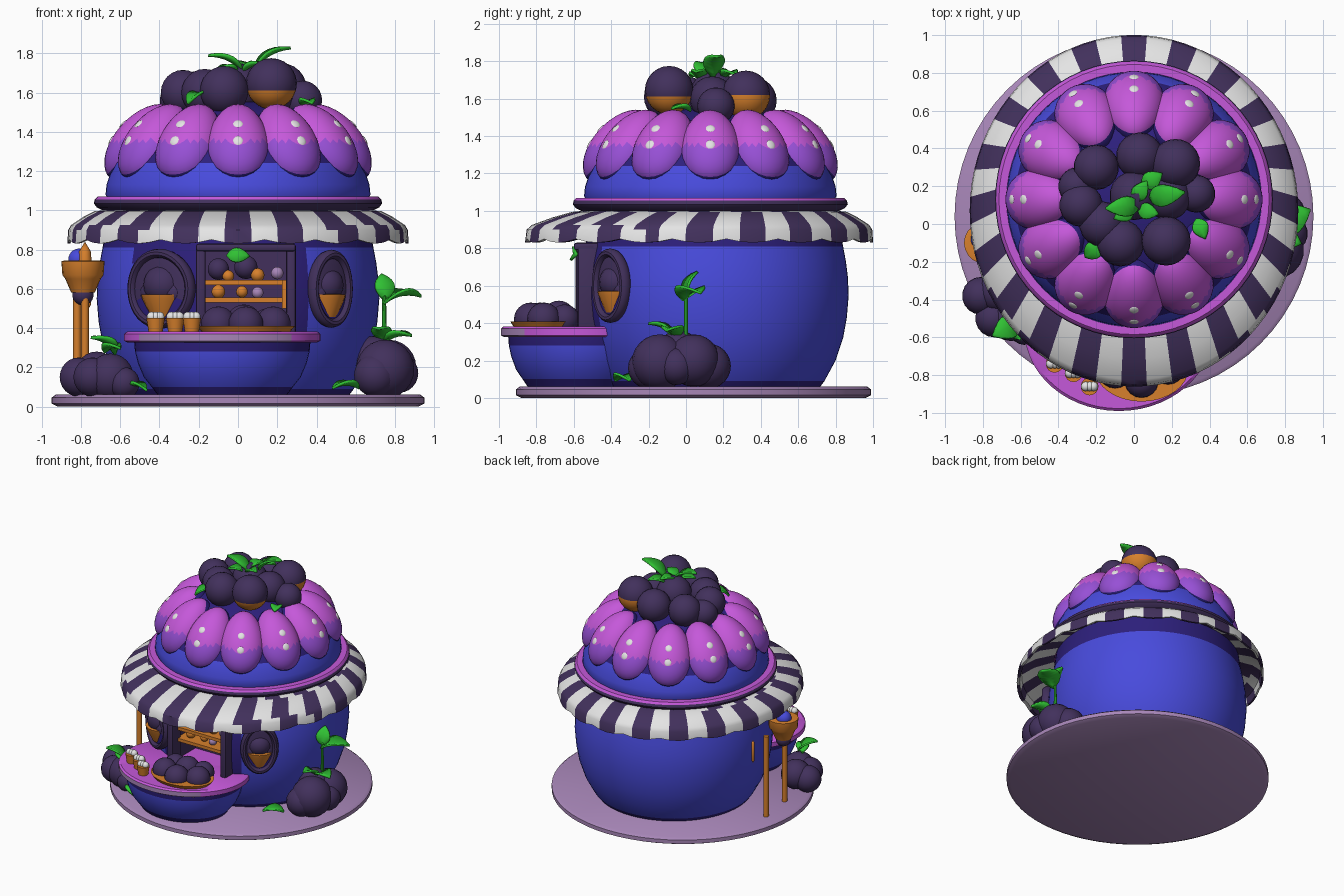
import bpy, bmesh, math
from mathutils import Vector, Matrix

if "Cube" in bpy.data.objects:
    bpy.data.objects.remove(bpy.data.objects["Cube"])

COL = dict(blue=(.065, .07, .72), plum=(.054, .03, .107), indigo=(.026, .014, .2),
           magenta=(.56, .098, .70), purple=(.31, .08, .67), white=(.78, .78, .78),
           orange=(.68, .216, .025), green=(.03, .54, .034), mauve=(.39, .24, .48))
NAMES = list(COL)
MATS = {}
for k, c in COL.items():
    MATS[k] = bpy.data.materials.new(k)
    MATS[k].diffuse_color = (*c, 1)
YC = .13  # centre line of the round house


def finish(name, bm, rule):
    """Turn a bmesh into an object; rule is a colour name or a function of the face centre."""
    bmesh.ops.recalc_face_normals(bm, faces=bm.faces)
    me = bpy.data.meshes.new(name)
    for k in NAMES:
        me.materials.append(MATS[k])
    for f in bm.faces:
        k = rule if isinstance(rule, str) else rule(f.calc_center_median())
        f.material_index = NAMES.index(k)
    bm.to_mesh(me)
    bm.free()
    ob = bpy.data.objects.new(name, me)
    bpy.context.collection.objects.link(ob)
    return ob


def lathe(name, prof, rule, n=48, c=(0, 0), s=(1, 1), shape=None):
    """Spin a (radius, height) profile; shape may move each point."""
    bm = bmesh.new()
    rings = []
    for r, z in prof:
        ring = []
        for i in range(n):
            a = 2 * math.pi * i / n
            p = Vector((c[0] + r * s[0] * math.cos(a), c[1] + r * s[1] * math.sin(a), z))
            ring.append(bm.verts.new(shape(p, r, a) if shape else p))
        rings.append(ring)
    for A, B in zip(rings, rings[1:]):
        for i in range(n):
            j = (i + 1) % n
            bm.faces.new((A[i], A[j], B[j], B[i]))
    bmesh.ops.remove_doubles(bm, verts=bm.verts, dist=1e-5)
    return finish(name, bm, rule)


def balls(name, items, rule, seg=18):
    bm = bmesh.new()
    for x, y, z, r in items:
        bmesh.ops.create_uvsphere(bm, u_segments=seg, v_segments=12, radius=r,
                                  matrix=Matrix.Translation((x, y, z)))
    return finish(name, bm, rule)


def box(name, lo, hi, rule, bevel=.0):
    bm = bmesh.new()
    lo, hi = Vector(lo), Vector(hi)
    bmesh.ops.create_cube(bm, size=1, matrix=Matrix.Translation((lo + hi) / 2) @ Matrix.Diagonal((*(hi - lo), 1)))
    if bevel:
        bmesh.ops.bevel(bm, geom=bm.edges[:], offset=bevel, segments=2, affect='EDGES', profile=.5)
    return finish(name, bm, rule)


def leaf(base, d, length, width, up=(0, 0, 1)):
    """Pointed, folded and drooping leaf."""
    bm = bmesh.new()
    d = Vector(d).normalized()
    side = d.cross(Vector(up)).normalized()
    up = side.cross(d)
    rows = []
    for i in range(8):
        t = i / 7
        w = width * (math.sin(math.pi * t ** .9) ** .8 if 0 < i < 7 else .03)
        m = Vector(base) + d * length * t + up * (.5 * length * t * (.8 - t))
        rows.append([bm.verts.new(m + side * w * q + up * abs(q) * w * .35) for q in (-1, 0, 1)])
    for A, B in zip(rows, rows[1:]):
        for i in (0, 1):
            bm.faces.new((A[i], A[i + 1], B[i + 1], B[i]))
    ob = finish("leaf", bm, "green")
    ob.modifiers.new("thick", 'SOLIDIFY').thickness = .014


# ground disc
lathe("base_disc", [(0, 0), (.92, 0), (.95, .015), (.95, .045), (.93, .06), (0, .06)], "mauve", 64, (0, .04))


# round body with a serving recess cut in the front
def body_rule(p):
    if p.z > .81 or p.z < .085:
        return "indigo"
    if p.y < -.3 and -.62 < p.x < .36 and p.z > .72:
        return "indigo"
    return "indigo" if p.y < -.45 and -.28 < p.x < .36 else "blue"


body = lathe("body", [(0, .05), (.56, .05), (.59, .09), (.65, .2), (.69, .32), (.71, .43), (.72, .55), (.715, .65),
                      (.705, .73), (.69, .81), (.68, .86), (.66, 1.0), (0, 1.0)], body_rule, 72, (0, .15))
cutter = box("recess_cutter", (-.18, -.9, .37), (.26, -.28, .8), "plum")
cut = body.modifiers.new("recess", 'BOOLEAN')
cut.operation, cut.object, cut.solver = 'DIFFERENCE', cutter, 'EXACT'
bpy.context.view_layer.objects.active = body
bpy.ops.object.modifier_apply(modifier="recess")
bpy.data.objects.remove(cutter)

# serving window frame, shelves and goods
for nm, lo, hi in (("left", (-.215, -.59, .36), (-.165, -.48, .83)), ("right", (.245, -.58, .36), (.295, -.46, .83)),
                   ("top", (-.215, -.6, .79), (.295, -.48, .83))):
    box("window_frame_" + nm, lo, hi, "plum", .014)
for z in (.53, .62):
    box("shelf", (-.18, -.52, z), (.25, -.32, z + .025), "orange")
box("shelf_post", (.225, -.53, .5), (.25, -.5, .645), "orange")
balls("shelf_goods", [(-.1, -.45, .585, .035), (.1, -.45, .67, .035), (.02, -.45, .585, .03), (-.05, -.45, .665, .03)], "orange")
balls("shelf_cream", [(.2, -.47, .68, .032), (.1, -.46, .58, .03)], "mauve")
balls("shelf_berries", [(-.1, -.42, .7, .055), (.04, -.42, .71, .06)], "plum")
leaf((-.06, -.59, .77), (1, -.1, 0), .12, .035, (0, -1, .2))


# oval side windows, each with a berry cake
def oval_window(x, y, z, w, h, r):
    out = Vector((x, y - .15, 0)).normalized()
    t = Vector((-out.y, out.x, 0))
    M = Matrix((t, (0, 0, 1), out)).transposed()
    o = Vector((x, y, z))
    bm = bmesh.new()
    N, K = 36, 10
    vs = [[bm.verts.new(o + M @ Vector(((w + .024 * math.cos(b)) * math.cos(a), (h + .024 * math.cos(b)) * math.sin(a),
           .035 * math.sin(b) - .28 * (w * math.cos(a)) ** 2 * 2.2)))
           for b in (2 * math.pi * k / K for k in range(K))] for a in (2 * math.pi * i / N for i in range(N))]
    for i in range(N):
        for k in range(K):
            bm.faces.new((vs[i][k], vs[(i + 1) % N][k], vs[(i + 1) % N][(k + 1) % K], vs[i][(k + 1) % K]))
    finish("oval_frame", bm, "plum")
    bm = bmesh.new()
    bmesh.ops.create_uvsphere(bm, u_segments=32, v_segments=12, radius=1)
    for v in bm.verts:
        v.co = o + M @ Vector((v.co.x * w, v.co.y * h, v.co.z * .012 + .004 - .6 * (v.co.x * w) ** 2))
    finish("oval_pane", bm, lambda p: "plum" if p.z > z - .05 else "indigo")
    b = o - out * .04
    balls("window_berry", [(b.x, b.y, z + .02, r)] + [(b.x + t.x * q, b.y + t.y * q, z - .02, r * .65) for q in (-r * .6, r * .6)], "plum")
    lathe("window_cup", [(0, z - h * .82), (r * .6, z - h * .82), (r * 1.05, z - .05), (r * 1.1, z - .03), (0, z - .02)], "orange", 20, (b.x, b.y))


oval_window(-.4, -.46, .6, .175, .18, .105)
oval_window(.475, -.405, .6, .115, .175, .09)


# striped awning, longer at the front
def awning_shape(p, r, a):
    t = max(0, (r - .72) / .15)
    if p.z < .87:
        p.z -= .02 * abs(math.cos(10 * (a - math.pi / 2)))
    p.y = YC + r * math.sin(a) * (1 + .07 * t) - .06 * t
    return p


lathe("awning", [(.68, 1.0), (.73, .995), (.79, .965), (.85, .925), (.865, .9), (.87, .85), (.855, .85), (.845, .89), (.78, .93), (.66, .96)],
      lambda p: "plum" if math.cos(20 * (math.atan2(p.y - YC + .04, p.x) - math.pi / 2)) > 0 else "white", 80, (0, YC), shape=awning_shape)

# roof rim and dome
lathe("roof_rim", [(.66, .98), (.69, 1.0), (.72, 1.015), (.735, 1.035), (.73, 1.055), (.715, 1.07), (.65, 1.07)],
      lambda p: "magenta" if p.z > 1.055 else "plum", 64, (0, YC))
lathe("dome", [(.66, 1.05), (.675, 1.08), (.67, 1.13), (.65, 1.19), (.63, 1.24), (.58, 1.32), (.5, 1.4), (.36, 1.49), (.2, 1.54), (0, 1.56)],
      lambda p: "blue" if p.z < 1.22 else "indigo", 64, (0, YC))

# twelve glazed petals with two spots each
for k in range(12):
    a = math.pi / 6 * k
    rad = Vector((math.cos(a), math.sin(a), 0))
    t = Vector((-rad.y, rad.x, 0))
    d = (rad * .67 - Vector((0, 0, .74))).normalized()
    n = t.cross(d)
    if n.z < 0:
        n = -n
    R = Matrix((t, d, n)).transposed()
    o = Vector((0, YC, 1.34)) + rad * .49
    bm = bmesh.new()
    bmesh.ops.create_uvsphere(bm, u_segments=28, v_segments=18, radius=1)
    for v in bm.verts:
        taper = 1 + .14 * v.co.y
        v.co = o + R @ Vector((v.co.x * .16 * taper, v.co.y * .24, v.co.z * .14))

    def petal_rule(p):
        q = R.inverted() @ (p - o)
        if q.z < .022:
            return "indigo"
        return "purple" if q.y > .10 - 2.5 * q.x ** 2 else "magenta"
    finish("petal", bm, petal_rule)
    for u in (-.01, .095):
        bm = bmesh.new()
        bmesh.ops.create_uvsphere(bm, u_segments=14, v_segments=6, radius=1)
        for v in bm.verts:
            y = u + v.co.y * .025
            v.co = o + R @ Vector((v.co.x * .025, y, .14 * math.sqrt(1 - (y / .24) ** 2 - (v.co.x * .025 / .16) ** 2) + .005 * v.co.z))
        finish("petal_spot", bm, "white")

# berry heap on the roof
balls("roof_berries", [(-.28, .1, 1.6, .115), (-.07, -.1, 1.61, .125), (-.2, .3, 1.59, .12), (.03, .36, 1.59, .125), (0, .15, 1.62, .13),
                       (.33, .16, 1.56, .1), (-.17, .0, 1.6, .12), (.18, .14, 1.6, .12), (-.3, .2, 1.56, .1)], "plum")
balls("roof_cakes", [(.17, -.09, 1.645, .13), (.22, .32, 1.62, .13)], lambda p: "orange" if p.z < 1.625 else "plum", 24)
for b, d, l, w in (((.08, .14, 1.72), (1, .15, .75), .22, .055), ((.03, .1, 1.71), (-1, -.1, .6), .2, .05), ((.0, .12, 1.72), (.5, .8, .3), .13, .04),
                   ((.04, .2, 1.72), (.8, .5, .2), .13, .045), ((0, .08, 1.71), (-.8, -.4, .2), .12, .04), ((.02, .08, 1.71), (.8, -.2, .4), .12, .04),
                   ((-.17, -.1, 1.6), (-.7, -.6, -.3), .13, .045), ((.33, .03, 1.54), (.4, -.9, .2), .12, .04)):
    leaf(b, d, l, w)

# serving counter
CC = (-.08, -.56)
lathe("counter_bowl", [(0, .06), (.33, .06), (.36, .1), (.4, .15), (.43, .22), (.445, .28), (.45, .34), (0, .34)],
      lambda p: "indigo" if p.z > .29 or p.z < .12 else "blue", 48, CC, (1, .87))
lathe("counter_top", [(0, .325), (.48, .325), (.5, .335), (.5, .37), (.485, .382), (0, .382)],
      lambda p: "magenta" if p.z > .375 or p.x > .27 or p.x < -.5 else "mauve", 56, CC, (1, .86))
lathe("counter_tray", [(0, .37), (.22, .375), (.25, .41), (0, .41)], "orange", 32, (.04, -.76), (1, .72))
balls("counter_berries", [(-.1, -.78, .42, .09), (.04, -.83, .42, .09), (.18, -.76, .42, .09), (.03, -.68, .43, .09), (.15, -.65, .42, .08), (-.09, -.66, .42, .08)], "plum")
for x, y in ((-.42, -.74), (-.32, -.79), (-.235, -.86)):
    lathe("cup", [(0, .38), (.036, .38), (.047, .45), (0, .45)], "orange", 16, (x, y))
    balls("cup_cream", [(x + .02 * i, y, .457, .026) for i in (-1, 0, 1)], "white", 10)

# lantern bucket on posts at the left
lathe("bucket", [(0, .58), (.06, .58), (.09, .65), (.105, .67), (.11, .74), (.09, .745), (0, .73)], "orange", 20, (-.79, -.1))
balls("bucket_knob", [(-.79, -.1, .57, .055)], "plum")
balls("bucket_berry", [(-.81, -.08, .75, .055)], "blue")
lathe("bucket_tip", [(.035, .73), (.03, .79), (0, .84)], "orange", 10, (-.78, -.12))
for x, y, top in ((-.78, -.13, .6), (-.82, .16, .7)):
    lathe("post", [(0, .05), (.02, .05), (.02, top), (0, top)], "orange", 10, (x, y))
lathe("hanging_rod", [(0, .5), (.012, .52), (.012, .66), (0, .68)], "orange", 8, (-.76, .24))

# berry bushes
balls("right_bush", [(.75, -.14, .19, .15), (.77, .04, .2, .14), (.72, .12, .17, .12), (.7, -.2, .16, .11), (.82, -.05, .17, .1), (.7, -.04, .24, .12)], "plum")
balls("left_bush", [(-.65, -.5, .15, .12), (-.81, -.38, .15, .1), (-.74, -.5, .15, .1), (-.72, -.36, .17, .11), (-.58, -.56, .12, .08)], "plum")
lathe("stem", [(.012, .3), (.01, .56), (0, .57)], "green", 8, (.745, .0))
for b, d, l, w in (((.74, -.02, .53), (.8, .4, .25), .22, .08), ((.75, 0, .54), (-.1, .3, 1), .15, .05), ((.74, -.05, .33), (.8, -.3, .3), .16, .06),
                   ((.74, -.06, .33), (-.1, -.6, .4), .16, .05), ((.62, -.3, .1), (-.9, -.5, .1), .16, .05),
                   ((-.62, -.52, .27), (-.7, -.4, .6), .17, .06), ((-.68, -.5, .27), (.5, -.7, .2), .14, .05), ((-.55, -.6, .1), (.6, -.5, -.1), .11, .04)):
    leaf(b, d, l, w)

# smooth shading with sharp edges kept
for ob in bpy.context.collection.objects:
    ob.select_set(True)
bpy.context.view_layer.objects.active = body
bpy.ops.object.shade_smooth_by_angle(angle=math.radians(40))

for m in bpy.data.materials:
    if m.users and not m.is_grease_pencil:
        m.use_nodes = True
        m.node_tree.nodes["Principled BSDF"].inputs["Base Color"].default_value = m.diffuse_color
